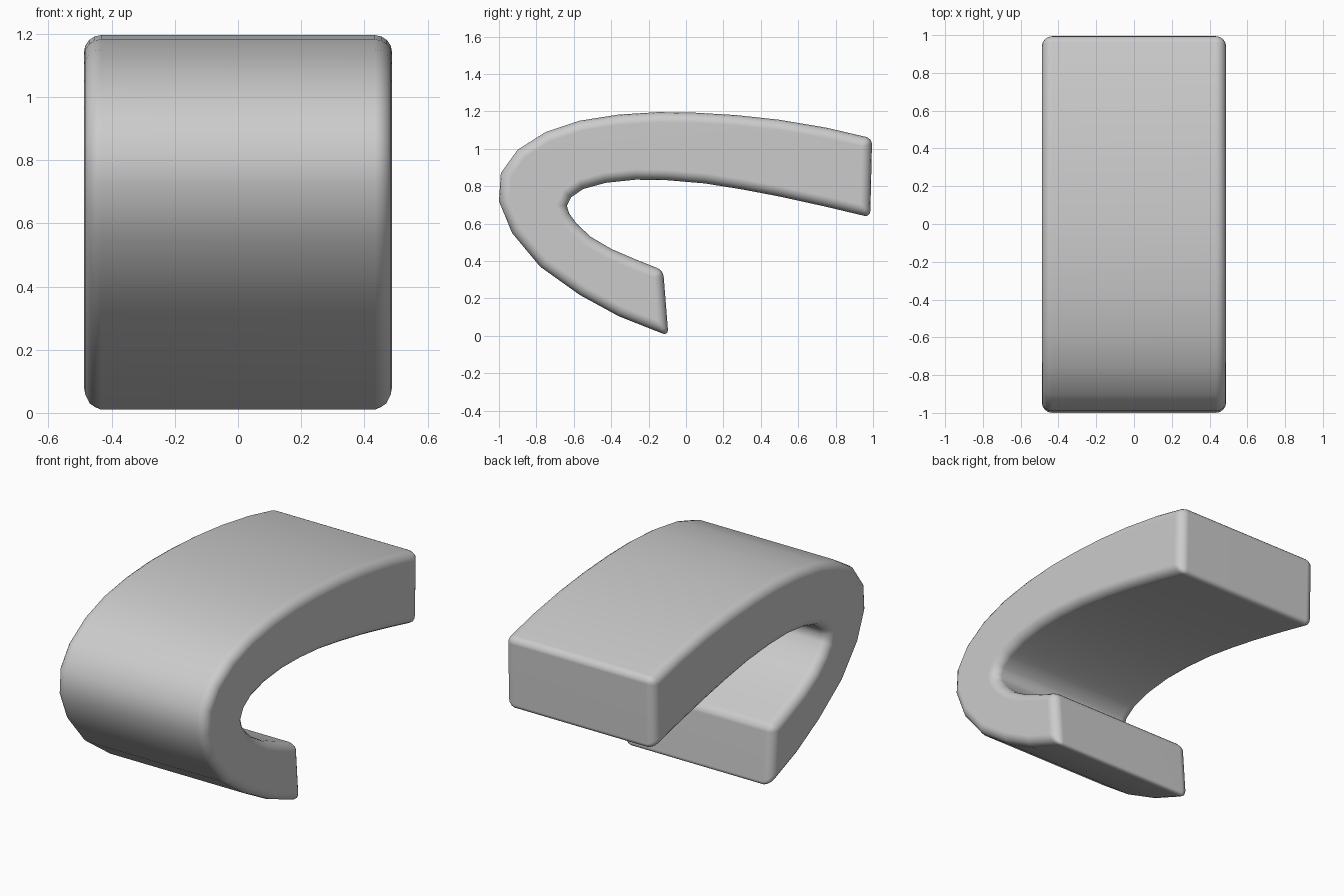
import bpy, bmesh

if "Cube" in bpy.data.objects:
    bpy.data.objects.remove(bpy.data.objects["Cube"])

HALF = 0.488

# Side profile (y, z): outer curve, then inner curve
outer = [(0.995, 1.056), (0.75, 1.113), (0.5, 1.155), (0.27, 1.18), (0.05, 1.193),
         (-0.15, 1.196), (-0.36, 1.183), (-0.57, 1.15), (-0.75, 1.09), (-0.90, 0.995),
         (-0.99, 0.87), (-1.0, 0.72), (-0.93, 0.55), (-0.78, 0.37), (-0.57, 0.22),
         (-0.36, 0.105), (-0.094, 0.0)]
inner = [(-0.122, 0.35), (-0.26, 0.405), (-0.4, 0.465), (-0.51, 0.53), (-0.585, 0.60),
         (-0.625, 0.655), (-0.637, 0.695), (-0.615, 0.74), (-0.55, 0.785), (-0.43, 0.818),
         (-0.27, 0.835), (-0.1, 0.832), (0.1, 0.815), (0.3, 0.783), (0.5, 0.745),
         (0.75, 0.69), (0.985, 0.634)]
profile = outer + inner
corners = {0, len(outer) - 1, len(outer), len(profile) - 1}

# Curved hook: extruded profile
bm = bmesh.new()
weight = bm.edges.layers.float.new("bevel_weight_edge")
left = [bm.verts.new((-HALF, y, z)) for y, z in profile]
right = [bm.verts.new((HALF, y, z)) for y, z in profile]
n = len(profile)
bm.faces.new(left)
bm.faces.new(right[::-1])
for i in range(n):
    j = (i + 1) % n
    bm.faces.new((left[i], right[i], right[j], left[j]))
bmesh.ops.recalc_face_normals(bm, faces=bm.faces)

# Wide rounding on the side rims, tighter rounding on the end edges
for side in (left, right):
    for i in range(n):
        bm.edges.get((side[i], side[(i + 1) % n]))[weight] = 1.0
for i in corners:
    bm.edges.get((left[i], right[i]))[weight] = 0.6

mesh = bpy.data.meshes.new("curved_hook")
bm.to_mesh(mesh)
bm.free()
hook = bpy.data.objects.new("curved_hook", mesh)
bpy.context.collection.objects.link(hook)
for p in mesh.polygons:
    p.use_smooth = True

bevel = hook.modifiers.new("Rounding", 'BEVEL')
bevel.limit_method = 'WEIGHT'
bevel.width = 0.055
bevel.segments = 4
bevel.use_clamp_overlap = False
normals = hook.modifiers.new("Normals", 'WEIGHTED_NORMAL')
normals.keep_sharp = True
